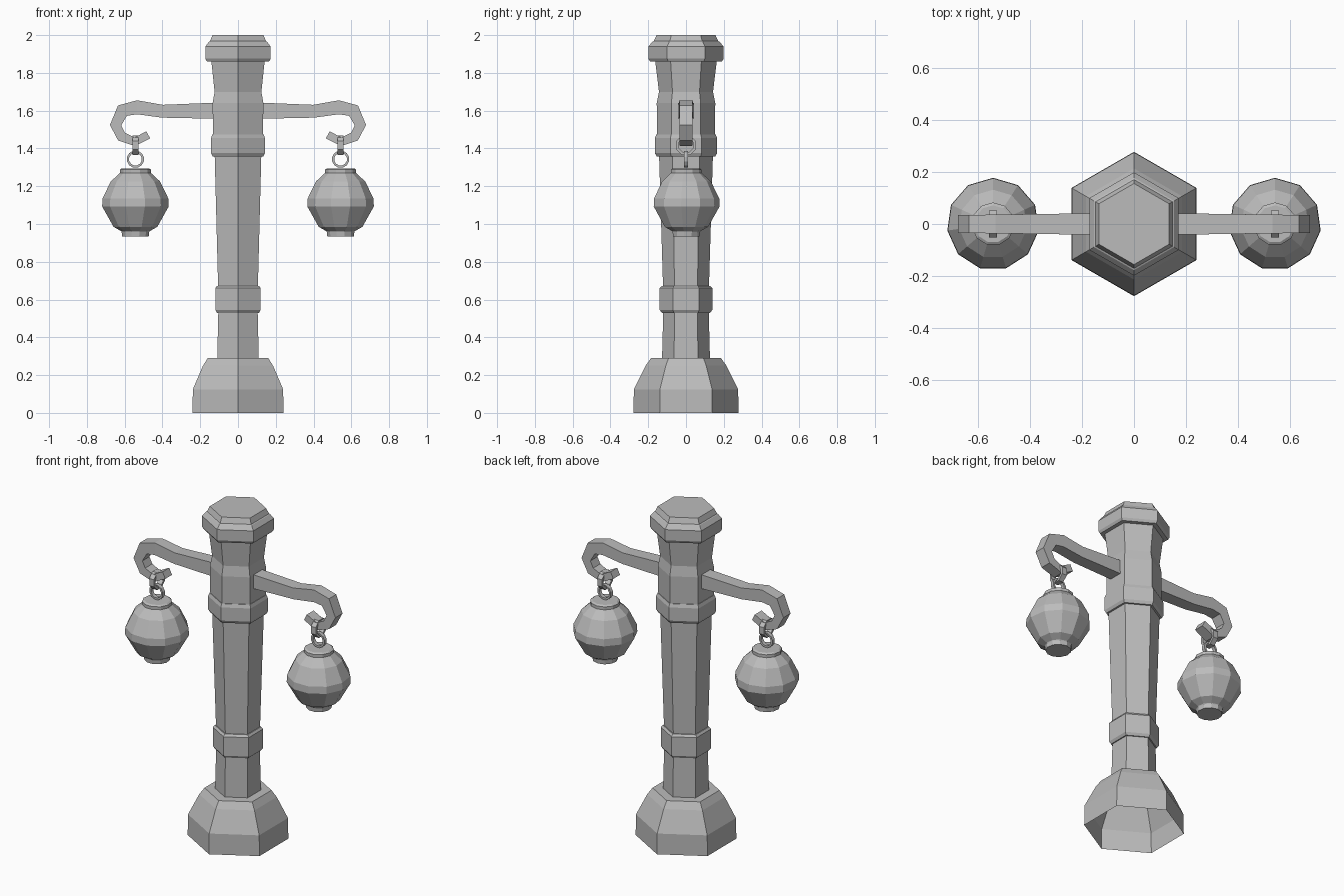
import bpy, bmesh
from math import sin, cos, pi
from mathutils import Vector

cube = bpy.data.objects.get("Cube")
if cube:
    bpy.data.objects.remove(cube, do_unlink=True)

stone = bpy.data.materials.new("grey stone")
stone.use_nodes = True
GREY = (0.5, 0.5, 0.5, 1)
stone.diffuse_color = GREY
stone.node_tree.nodes["Principled BSDF"].inputs["Base Color"].default_value = GREY


def finish(name, bm, loc=(0, 0, 0)):
    bmesh.ops.recalc_face_normals(bm, faces=bm.faces)
    mesh = bpy.data.meshes.new(name)
    bm.to_mesh(mesh)
    bm.free()
    mesh.materials.append(stone)
    ob = bpy.data.objects.new(name, mesh)
    ob.location = loc
    bpy.context.collection.objects.link(ob)
    return ob


def loft(name, rings, loc=(0, 0, 0), caps=(True, True), closed=False):
    """Skin a list of point rings with quads."""
    bm = bmesh.new()
    rows = [[bm.verts.new(p) for p in ring] for ring in rings]
    pairs = list(zip(rows, rows[1:]))
    if closed:
        pairs.append((rows[-1], rows[0]))
    for a, b in pairs:
        for i in range(len(a)):
            j = (i + 1) % len(a)
            bm.faces.new((a[i], a[j], b[j], b[i]))
    for row, cap in ((rows[0], caps[0]), (rows[-1], caps[1])):
        if cap and not closed:
            bm.faces.new(row)
    return finish(name, bm, loc)


def turned(name, profile, sides, loc=(0, 0, 0), caps=(True, True)):
    """Turn (radius, height) pairs about z, with one corner towards +y."""
    rings = [[(r * sin(2 * pi * i / sides), r * cos(2 * pi * i / sides), z)
              for i in range(sides)] for r, z in profile]
    return loft(name, rings, loc, caps)


def link_ring(name, loc, radius, half_thick, half_width, sides, axis):
    """Square-section chain link around the x or y axis."""
    rings = []
    for i in range(sides):
        a = 2 * pi * (i + 0.5) / sides
        ring = []
        for dr, dw in ((-1, -1), (1, -1), (1, 1), (-1, 1)):
            r, w = radius + dr * half_thick, dw * half_width
            u, v = r * cos(a), r * sin(a)
            ring.append((w, u, v) if axis == "x" else (u, w, v))
        rings.append(ring)
    return loft(name, rings, loc, closed=True)


# Hexagonal post: hollow foot, shaft, bands and cap
turned("base", [(.278, 0), (.276, .125), (.214, .25), (.185, .29)], 6,
       caps=(False, True))
turned("lower_shaft", [(.127, .28), (.12, .55)], 6)
turned("lower_band", [(.128, .53), (.139, .545), (.139, .66), (.128, .673)], 6)
turned("main_shaft", [(.121, .65), (.143, 1.38)], 6)
turned("upper_band", [(.155, 1.358), (.165, 1.375), (.165, 1.455), (.157, 1.475)], 6)
turned("upper_shaft", [(.153, 1.46), (.155, 1.64), (.143, 1.7), (.164, 1.87)], 6)
turned("cap", [(.19, 1.86), (.199, 1.875), (.199, 1.94), (.178, 1.965),
               (.171, 1.968), (.156, 2)], 6)

# Bracket centre line: x, z, half height, half depth
ARM = [(.1, 1.6, .043, .042), (.4, 1.597, .034, .038), (.535, 1.618, .037, .036),
       (.612, 1.6, .036, .035), (.648, 1.523, .03, .034),
       (.617, 1.463, .027, .034), (.547, 1.435, .023, .033), (.475, 1.472, .021, .032)]
LANTERN = [(.071, .934), (.074, .958), (.076, .962), (.117, .985), (.178, 1.093),
           (.176, 1.135), (.132, 1.225), (.083, 1.27), (.083, 1.288), (.072, 1.295)]
LAMP_X = .543

for side, s in (("left", 1), ("right", -1)):
    # Curved bracket, skinned with rectangular sections square to its path
    pts = [Vector((s * x, 0, z)) for x, z, h, d in ARM]
    rings = []
    for i, (x, z, h, d) in enumerate(ARM):
        t = (pts[min(i + 1, len(pts) - 1)] - pts[max(i - 1, 0)]).normalized()
        n = Vector((-t.z, 0, t.x))
        y = Vector((0, d, 0))
        rings.append([pts[i] + n * h + y, pts[i] + n * h - y,
                      pts[i] - n * h - y, pts[i] - n * h + y])
    loft(side + "_bracket", rings)
    # Two interlocking links and the hanging lantern
    link_ring(side + "_upper_link", (s * LAMP_X, 0, 1.417), .049, .008, .016, 8, "x")
    link_ring(side + "_lower_link", (s * LAMP_X, 0, 1.343), .040, .006, .011, 12, "y")
    turned(side + "_lantern", LANTERN, 11, (s * LAMP_X, 0, 0))
